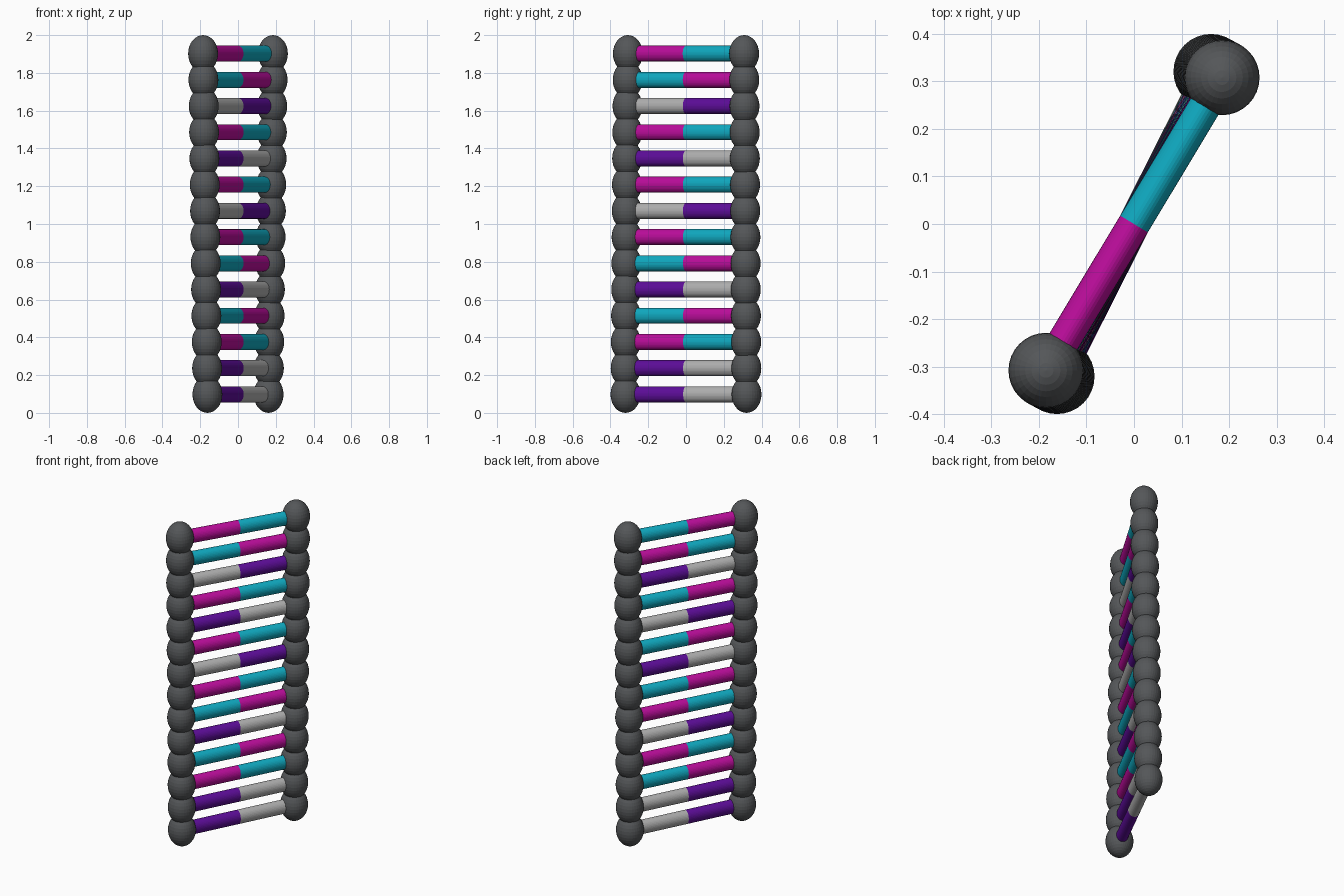
import bpy
from math import radians, cos, sin
from mathutils import Vector

if "Cube" in bpy.data.objects:
    bpy.data.objects.remove(bpy.data.objects["Cube"])

COUNT = 14
BALL_XY, BALL_Z = 0.079, 0.098      # beads are stretched vertically
ROD_R = 0.034
RADIUS = 0.359                      # bead distance from the axis
STRETCH = BALL_Z / BALL_XY
BOTTOM_ANGLE, TOP_ANGLE = 63.2, 59.0


def material(name, rgb):
    m = bpy.data.materials.new(name)
    m.diffuse_color = (*rgb, 1)
    m.use_nodes = True
    m.node_tree.nodes["Principled BSDF"].inputs["Base Color"].default_value = m.diffuse_color
    return m


MATS = {
    "M": material("magenta", (0.50, 0.004, 0.33)),
    "C": material("cyan", (0.005, 0.40, 0.53)),
    "P": material("purple", (0.11, 0.004, 0.32)),
    "G": material("light_grey", (0.43, 0.43, 0.43)),
}
DARK = material("dark_grey", (0.09, 0.095, 0.10))

# Colour pairs from the bottom up: -y half, then +y half
PAIRS = "PG PG MC CM PG CM MC GP MC PG MC GP CM MC".split()


def bead(name, pos):
    bpy.ops.mesh.primitive_uv_sphere_add(segments=32, ring_count=16, radius=1, location=pos)
    o = bpy.context.object
    o.name = name
    o.scale = (BALL_XY, BALL_XY, BALL_Z)
    o.data.materials.append(DARK)


def half_rung(name, direction, z, angle, mat):
    length = 0.33
    bpy.ops.mesh.primitive_cylinder_add(
        vertices=32, radius=ROD_R, depth=length,
        location=direction * (length / 2) + Vector((0, 0, z)),
        rotation=(0, radians(90), angle))
    o = bpy.context.object
    o.name = name
    o.scale = (STRETCH, 1, 1)       # local x points along world z
    o.data.materials.append(mat)


# Slightly twisted ladder: two beads and a two-colour rung per step
for i, pair in enumerate(PAIRS):
    t = i / (COUNT - 1)
    z = BALL_Z + t * (2 - 2 * BALL_Z)
    a = radians(BOTTOM_ANGLE + t * (TOP_ANGLE - BOTTOM_ANGLE))
    for side, sign, key in (("front", -1, pair[0]), ("back", 1, pair[1])):
        d = Vector((cos(a), sin(a), 0)) * sign
        bead(f"{side}_strand_bead_{i + 1}", d * RADIUS + Vector((0, 0, z)))
        half_rung(f"{side}_half_rung_{i + 1}", d, z, a, MATS[key])
